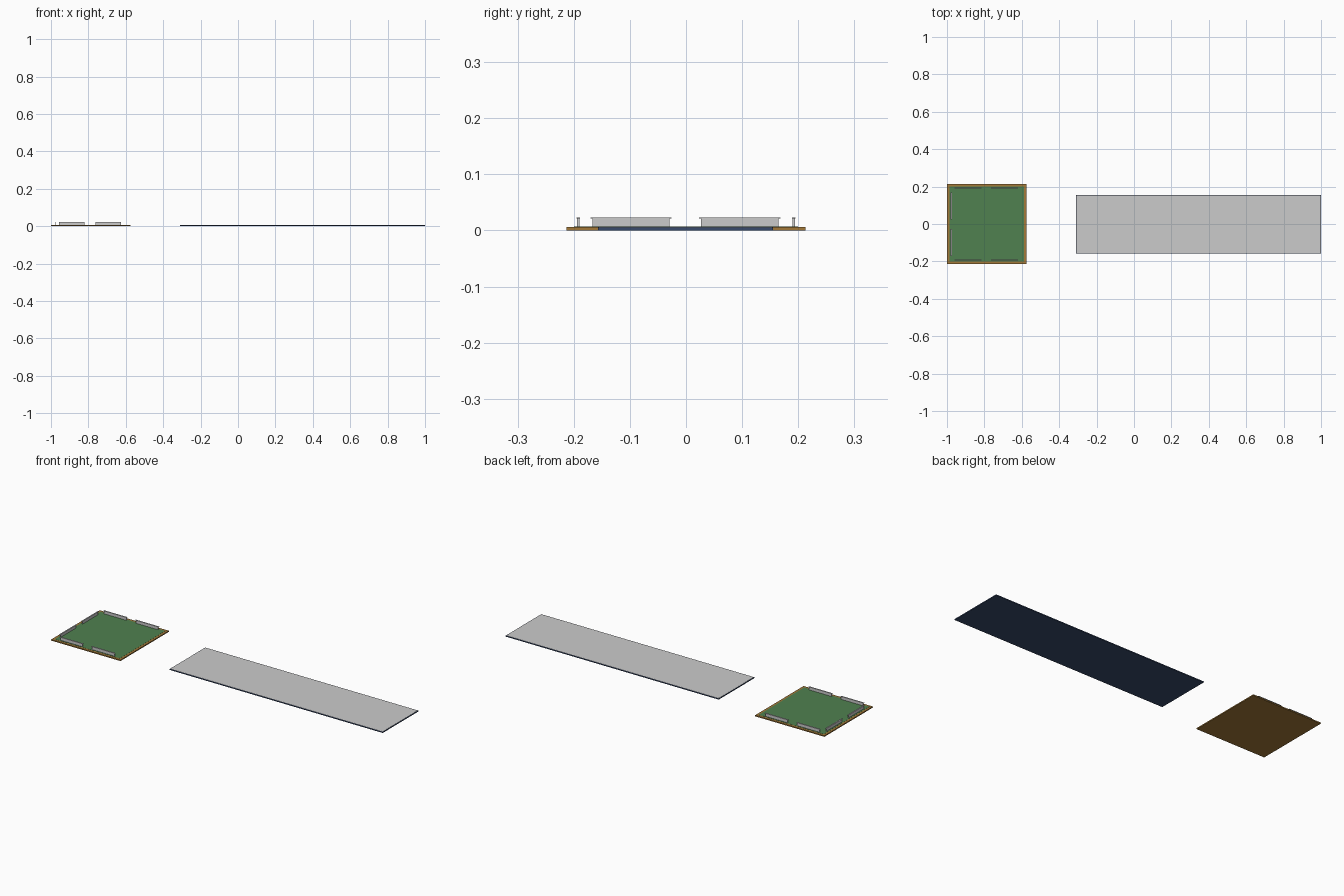
import bpy

if "Cube" in bpy.data.objects:
    bpy.data.objects.remove(bpy.data.objects["Cube"])


def material(name, color):
    m = bpy.data.materials.new(name)
    m.diffuse_color = (*color, 1)
    m.use_nodes = True
    m.node_tree.nodes["Principled BSDF"].inputs["Base Color"].default_value = m.diffuse_color
    return m


brown = material("brown_board", (0.36, 0.19, 0.04))
green = material("green_felt", (0.08, 0.22, 0.08))
navy = material("navy_backing", (0.04, 0.07, 0.15))


def box(name, x, y, z, mat=None):
    """Box from (min, max) ranges on each axis."""
    bpy.ops.mesh.primitive_cube_add(size=1, location=[sum(r) / 2 for r in (x, y, z)])
    ob = bpy.context.object
    ob.name = name
    ob.scale = [r[1] - r[0] for r in (x, y, z)]
    bpy.ops.object.transform_apply(location=False, rotation=False, scale=True)
    if mat:
        ob.data.materials.append(mat)
    return ob


def rail(name, cx, cy, length, along_x):
    """Thin upright wall with a slightly wider cap."""
    def part(suffix, l, w, z):
        hx, hy = (l / 2, w / 2) if along_x else (w / 2, l / 2)
        box(name + suffix, (cx - hx, cx + hx), (cy - hy, cy + hy), z)
    part("_wall", length, 0.004, (0.005, 0.0215))
    part("_cap", length + 0.007, 0.007, (0.0215, 0.0235))


# square tray: brown board with green playing surface
box("tray_board", (-1, -0.574), (-0.213, 0.213), (0, 0.006), brown)
box("tray_felt", (-0.987, -0.587), (-0.2, 0.2), (0.003, 0.0066), green)

# rails on front, back and left edges
for side, y in (("front", -0.192), ("back", 0.192)):
    for i, x in enumerate((-0.888, -0.693)):
        rail(f"{side}_rail_{i + 1}", x, y, 0.137, True)
for i, y in enumerate((-0.098, 0.096)):
    rail(f"left_rail_{i + 1}", -0.977, y, 0.138, False)

# long flat panel: navy backing with grey face
box("panel_backing", (-0.31, 1), (-0.157, 0.155), (0, 0.0055), navy)
box("panel_face", (-0.308, 0.998), (-0.155, 0.153), (0.003, 0.0062))
